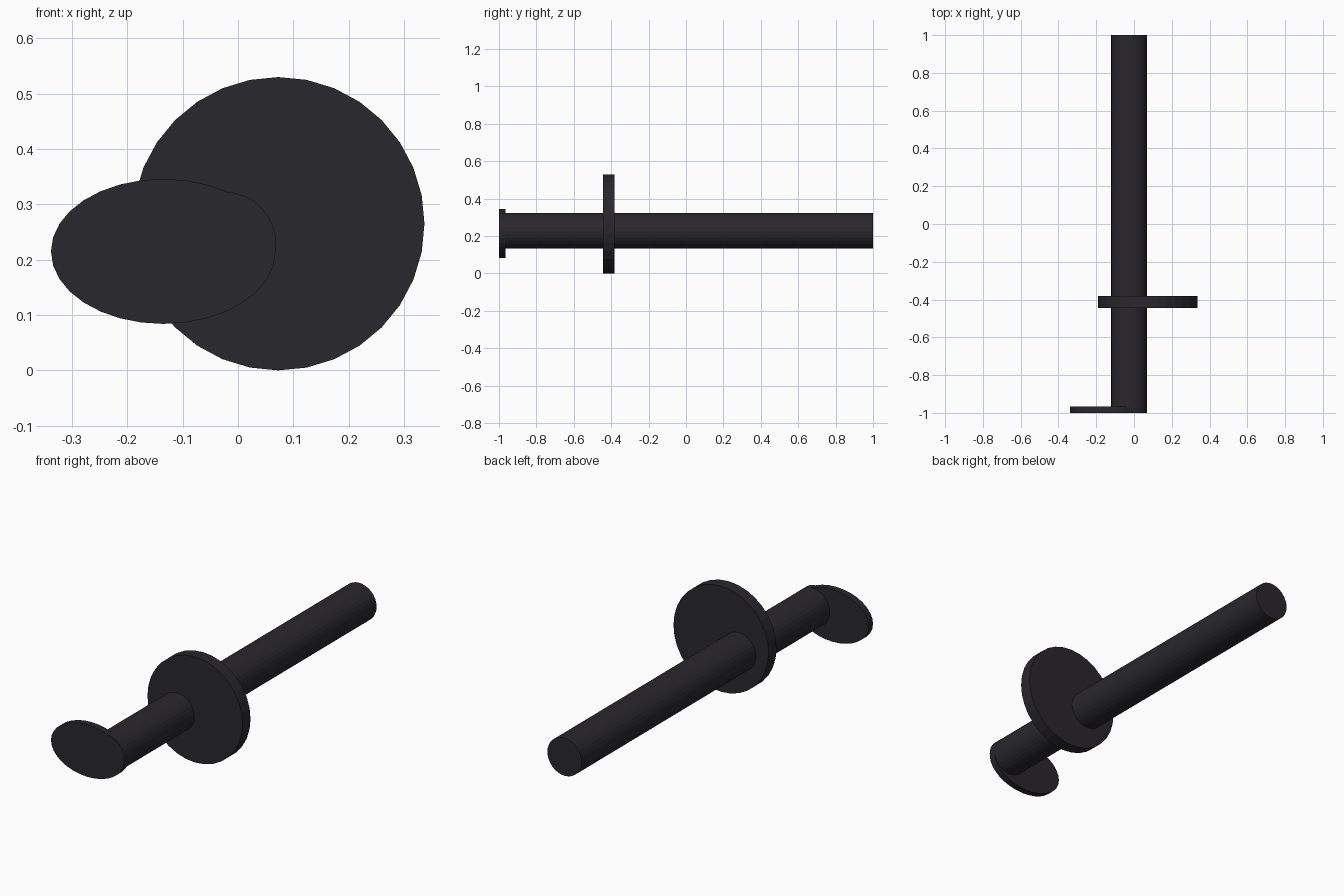
import bpy
import math

if "Cube" in bpy.data.objects:
    bpy.data.objects.remove(bpy.data.objects["Cube"])

dark = bpy.data.materials.new("dark_metal")
dark.diffuse_color = (0.022, 0.02, 0.025, 1)
dark.use_nodes = True
dark.node_tree.nodes["Principled BSDF"].inputs["Base Color"].default_value = dark.diffuse_color


def disc(name, x, z, rx, rz, y0, y1):
    """32-sided cylinder lying along y, spanning y0 to y1."""
    bpy.ops.mesh.primitive_cylinder_add(
        vertices=32, radius=1, depth=1,
        location=(x, (y0 + y1) / 2, z), rotation=(math.pi / 2, 0, 0))
    ob = bpy.context.object
    ob.name = name
    ob.scale = (rx, rz, y1 - y0)
    bpy.ops.object.transform_apply(location=False, rotation=True, scale=True)
    ob.data.materials.append(dark)
    return ob


# Long round shaft
disc("shaft", -0.026, 0.228, 0.095, 0.095, -1.0, 1.0)
# Large off-centre collar
disc("collar", 0.073, 0.265, 0.264, 0.265, -0.445, -0.382)
# Oval end plate, flush with the front end of the shaft
disc("end_plate", -0.135, 0.215, 0.203, 0.131, -1.0, -0.966)
